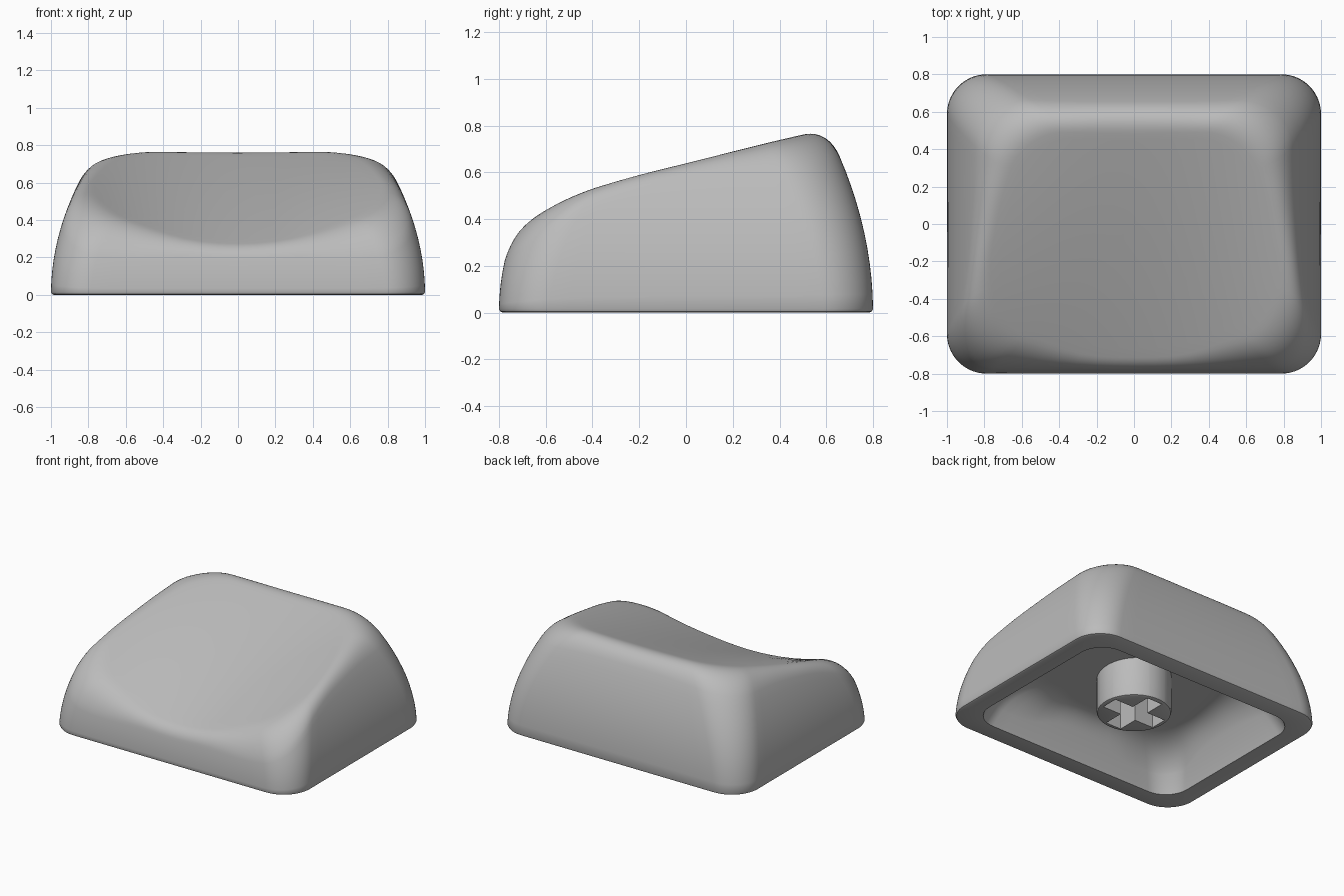
import bpy, bmesh, math
from mathutils import Vector

cube = bpy.data.objects.get("Cube")
if cube:
    bpy.data.objects.remove(cube, do_unlink=True)

ARC, EDGE = 14, 14          # segments per corner arc and per straight side
COUNT = 4 * (ARC + EDGE)

grey = bpy.data.materials.new("light_grey_plastic")
grey.use_nodes = True
grey.diffuse_color = (0.5, 0.5, 0.5, 1)
grey.node_tree.nodes["Principled BSDF"].inputs["Base Color"].default_value = (0.5, 0.5, 0.5, 1)


def outline(z, inset):
    """Rounded rectangle of the walls at height z, drawn in by inset."""
    side = 1 - 0.41 * z * z - inset
    front = -0.8 + 0.5 * z * z + inset
    back = 0.8 - 0.32 * z * z - inset
    r = 0.21 + 0.1 * z - 0.2 * inset
    centres = [(side - r, back - r), (r - side, back - r),
               (r - side, front + r), (side - r, front + r)]
    arcs = []
    for q, (cx, cy) in enumerate(centres):
        angles = [math.pi / 2 * (q + i / ARC) for i in range(ARC + 1)]
        arcs.append([Vector((cx + r * math.cos(a), cy + r * math.sin(a), z)) for a in angles])
    points = []
    for q, arc in enumerate(arcs):
        nxt = arcs[(q + 1) % 4][0]
        points += arc + [arc[-1].lerp(nxt, i / EDGE) for i in range(1, EDGE)]
    return points


def dish(x, y):
    """Scooped, forward-sloping top."""
    return 0.568 + 0.39 * y - 0.03 * y * y + (0.125 - 0.18 * y) * x * x


def ceiling(x, y):
    """Nearly level roof of the hollow."""
    return 0.33 + 0.08 * y


def outer_inset(z):
    return 0.0


def inner_inset(z):
    return 0.14 + 0.33 * z


def shell_rings(inset, surface, start, fillet):
    """Rings up a wall, round a filleted rim and in over the surface."""
    columns = []
    for i in range(COUNT):
        def wall(z):
            return outline(z, inset(z))[i]
        lo, hi = 0.0, 1.0
        for _ in range(18):
            mid = (lo + hi) / 2
            p = wall(mid)
            lo, hi = (mid, hi) if mid < surface(p.x, p.y) else (lo, mid)
        rim = wall(lo)
        # the rim is tight at the front edge and softer toward the corners
        diagonal = math.sin(2 * math.atan2(rim.y / 0.7, rim.x / 0.85)) ** 4
        f = fillet * (1 + 0.5 * rim.y + diagonal * (0.8 - 0.8 * rim.y))
        d = min(f, 0.55 * lo)
        column = [wall(start + (lo - d - start) * t / 10) for t in range(11)]

        def over(scale):
            x, y = rim.x * scale, rim.y * scale
            return Vector((x, y, surface(x, y)))
        edge = 1 - f / rim.xy.length
        a, c = column[-1], over(edge)
        for s in range(1, 10):
            t = s / 10
            column.append(a * (1 - t) ** 2 + rim * 2 * t * (1 - t) + c * t * t)
        column += [over(edge * (1 - s / 14)) for s in range(14)]
        columns.append(column)
    return [list(ring) for ring in zip(*columns)]


def build(name, rings, first_tip, last_tip):
    """Skin a stack of rings, closing the ends with fans."""
    bm = bmesh.new()
    loops = [[bm.verts.new(p) for p in ring] for ring in rings]
    n = len(loops[0])
    for low, high in zip(loops, loops[1:]):
        for i in range(n):
            j = (i + 1) % n
            bm.faces.new((low[i], low[j], high[j], high[i]))
    for loop, tip in ((loops[0], first_tip), (loops[-1], last_tip)):
        v = bm.verts.new(tip)
        for i in range(n):
            bm.faces.new((loop[i], loop[(i + 1) % n], v))
    bmesh.ops.recalc_face_normals(bm, faces=bm.faces)
    mesh = bpy.data.meshes.new(name)
    bm.to_mesh(mesh)
    bm.free()
    mesh.materials.append(grey)
    obj = bpy.data.objects.new(name, mesh)
    bpy.context.collection.objects.link(obj)
    bpy.ops.object.select_all(action='DESELECT')
    obj.select_set(True)
    bpy.context.view_layer.objects.active = obj
    bpy.ops.object.shade_smooth_by_angle(angle=math.radians(35))


# Hollow cap: outer skin, softened bottom lip, inner skin
outer = shell_rings(outer_inset, dish, 0.016, 0.09)
inner = shell_rings(inner_inset, ceiling, 0.0, 0.12)
lip = [outline(0.005, 0.005), outline(0.0, 0.016)]
build("key_cap", outer[::-1] + lip + inner,
      (0, 0, dish(0, 0)), (0, 0, ceiling(0, 0)))

# Mounting stem with a cross-shaped socket
RADIUS, LONG, HALF = 0.25, 0.215, 0.063
corner = math.atan2(HALF, LONG)
angles = {round(i * math.tau / 48, 5) for i in range(48)}
for q in range(4):
    for a in (corner, math.pi / 4, math.pi / 2 - corner):
        angles.add(round(q * math.pi / 2 + a, 5))
angles = sorted(angles)


def circle(r, z):
    return [Vector((r * math.cos(a), r * math.sin(a), z)) for a in angles]


def cross(z):
    points = []
    for a in angles:
        c, s = max(abs(math.cos(a)), 1e-6), max(abs(math.sin(a)), 1e-6)
        r = max(min(LONG / c, HALF / s), min(HALF / c, LONG / s))
        points.append(Vector((r * math.cos(a), r * math.sin(a), z)))
    return points


stem = [circle(RADIUS, 0.4), circle(RADIUS, 0.075), circle(RADIUS - 0.005, 0.063),
        circle(RADIUS - 0.017, 0.058), cross(0.058), cross(0.3)]
build("mounting_stem", stem, (0, 0, 0.4), (0, 0, 0.3))
